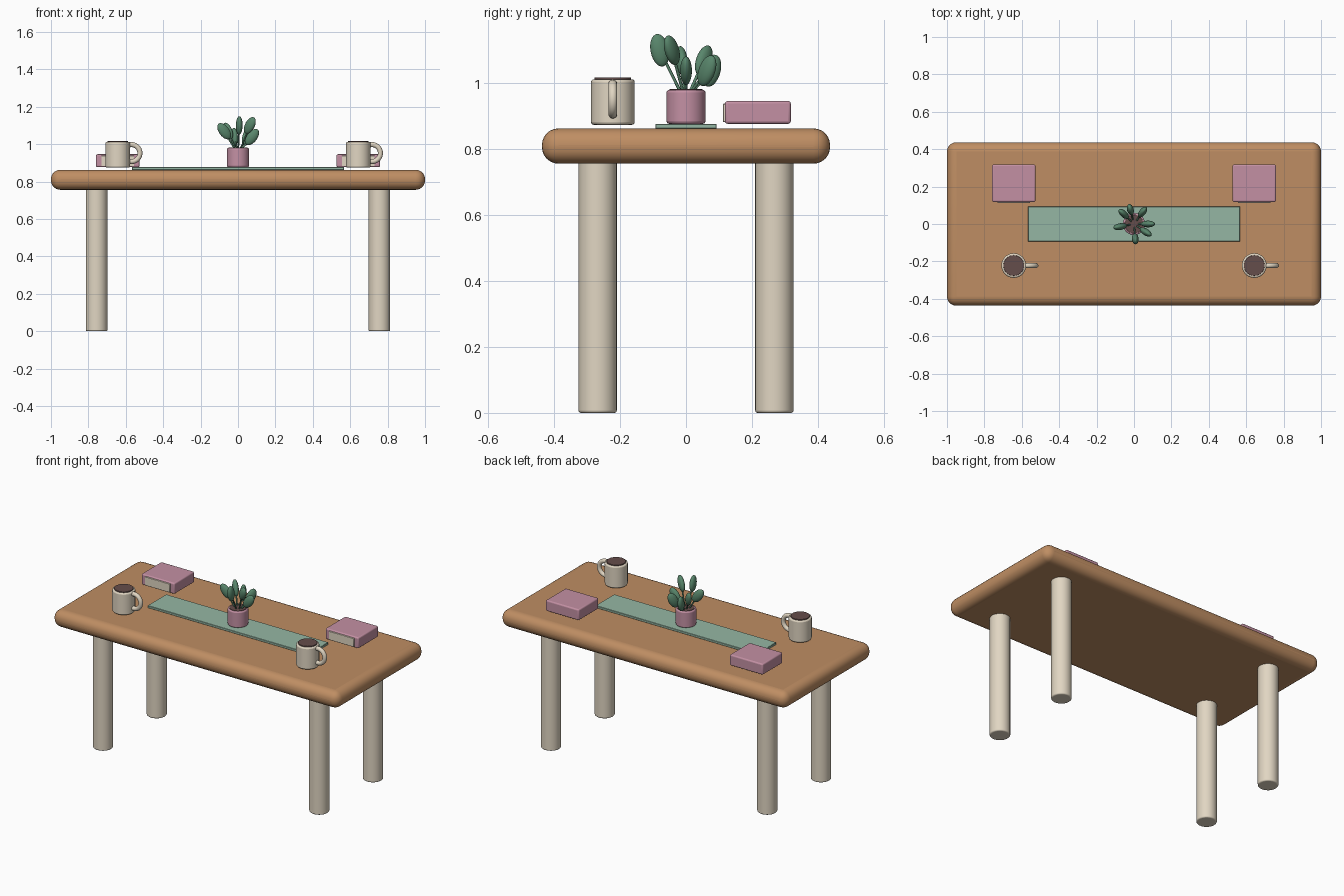
import bpy, math
from mathutils import Vector, Matrix

if "Cube" in bpy.data.objects:
    bpy.data.objects.remove(bpy.data.objects["Cube"])


def mat(name, r, g, b):
    m = bpy.data.materials.new(name)
    m.diffuse_color = (r, g, b, 1)
    m.use_nodes = True
    m.node_tree.nodes["Principled BSDF"].inputs["Base Color"].default_value = m.diffuse_color
    return m


WOOD = mat("wood", .52, .27, .125)
CREAM = mat("cream", .75, .67, .54)
PINK = mat("pink", .55, .28, .37)
SAGE = mat("sage", .30, .47, .37)
LEAF = mat("leaf_green", .10, .24, .15)
DARK = mat("dark_brown", .13, .075, .07)


def finish(name, m, bevel=0, segments=3):
    o = bpy.context.object
    o.name = name
    o.data.materials.append(m)
    if bevel:
        b = o.modifiers.new("bevel", 'BEVEL')
        b.width, b.segments = bevel, segments
        b.limit_method, b.angle_limit = 'ANGLE', math.radians(40)
    bpy.ops.object.shade_smooth_by_angle(angle=math.radians(40))
    return o


def box(name, lo, hi, m, bevel=0, segments=3):
    lo, hi = Vector(lo), Vector(hi)
    bpy.ops.mesh.primitive_cube_add(size=1)
    o = bpy.context.object
    o.data.transform(Matrix.Diagonal((*(hi - lo), 1)))
    o.location = (lo + hi) / 2
    return finish(name, m, bevel, segments)


def cylinder(name, x, y, z0, z1, r, m, bevel=0):
    bpy.ops.mesh.primitive_cylinder_add(vertices=40, radius=r, depth=z1 - z0,
                                        location=(x, y, (z0 + z1) / 2))
    return finish(name, m, bevel)


# table
box("table_top", (-1, -.437, .756), (1, .437, .863), WOOD, .05, 6)
for sx, xn in ((-1, "left"), (1, "right")):
    for sy, yn in ((-1, "front"), (1, "back")):
        cylinder(f"{yn}_{xn}_leg", sx * .756, sy * .268, 0, .78, .058, CREAM, .007)

# table runner
box("runner", (-.567, -.093, .862), (.567, .093, .877), SAGE, .002, 1)

for sx, side in ((-1, "left"), (1, "right")):
    x = sx * .643
    # mug
    cylinder(f"{side}_mug", x, -.222, .874, 1.012, .066, CREAM, .008)
    cylinder(f"{side}_coffee", x, -.222, 1.0, 1.018, .055, DARK, .002)
    bpy.ops.mesh.primitive_torus_add(major_radius=.0455, minor_radius=.0135,
                                     major_segments=40, minor_segments=14,
                                     location=(x + .073, -.222, .952),
                                     rotation=(math.pi / 2, 0, 0))
    finish(f"{side}_mug_handle", CREAM)
    # book
    box(f"{side}_book_cover", (x - .116, .118, .877), (x + .116, .318, .946), PINK, .008)
    box(f"{side}_book_pages", (x - .088, .112, .882), (x + .088, .2, .938), CREAM, .002, 1)

# plant pot
cylinder("plant_pot", 0, 0, .877, .98, .059, PINK, .008)
cylinder("soil", 0, 0, .965, .983, .05, DARK, .002)

# leaves and stems, spiralling round the pot
for i in range(7):
    a = math.radians(137.5) * i
    c = Vector((.075 * math.cos(a), .08 * math.sin(a), 1.038 + .031 * (i % 3)))
    tilt = .15 + .5 * abs(math.cos(a))
    bpy.ops.mesh.primitive_uv_sphere_add(segments=24, ring_count=14, radius=1, location=c,
                                         rotation=(0, tilt, a))
    bpy.context.object.scale = (.028, .018, .05)
    finish(f"leaf_{i + 1}", LEAF)
    base = Vector((.015 * math.cos(a), .015 * math.sin(a), .97))
    d = c - base
    bpy.ops.mesh.primitive_cylinder_add(vertices=12, radius=.0045, depth=d.length,
                                        location=(base + c) / 2,
                                        rotation=d.to_track_quat('Z', 'Y').to_euler())
    finish(f"stem_{i + 1}", LEAF)
